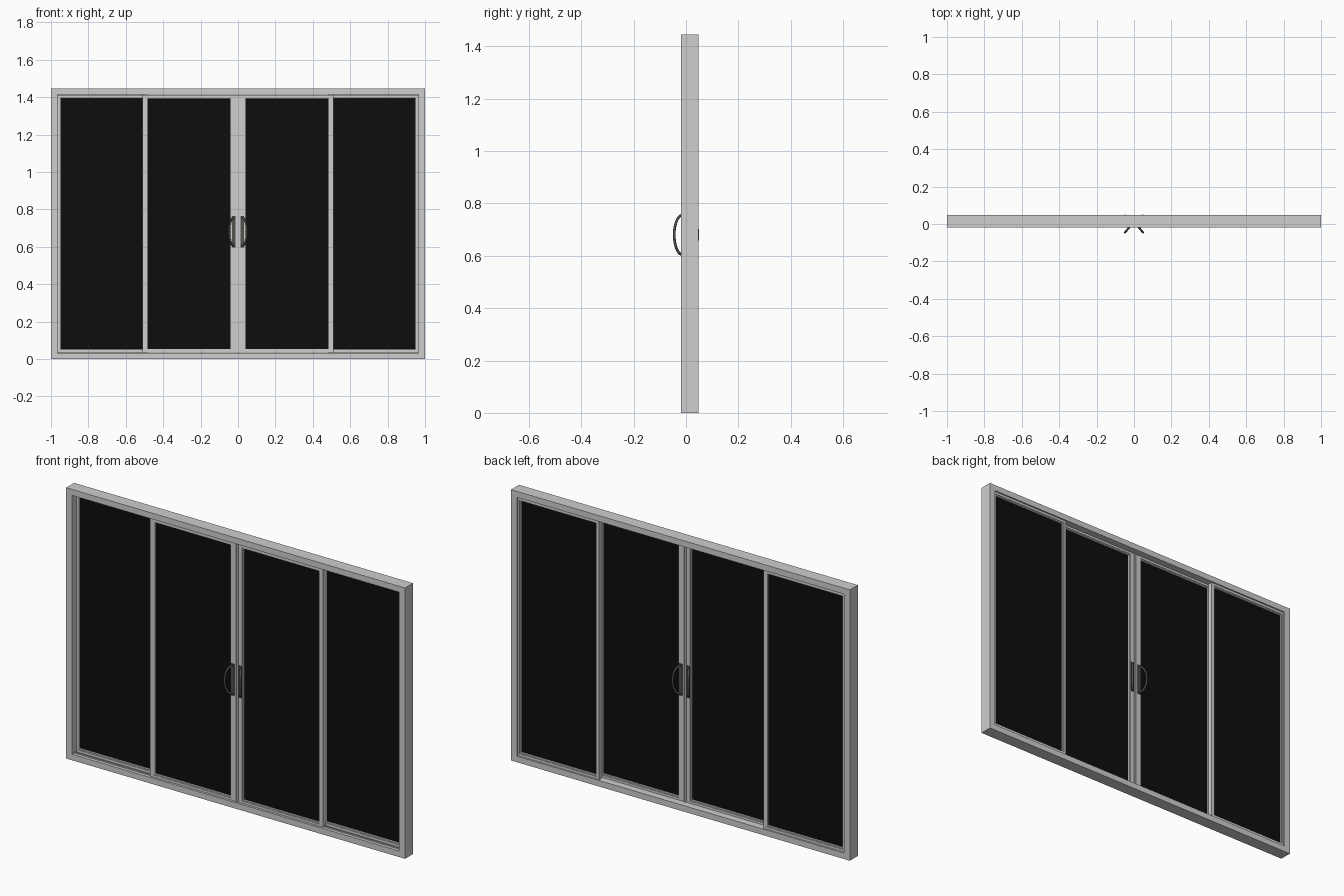
import bpy, bmesh, math
from mathutils import Vector

if "Cube" in bpy.data.objects:
    bpy.data.objects.remove(bpy.data.objects["Cube"])


def material(name, rgb):
    m = bpy.data.materials.new(name)
    m.diffuse_color = (*rgb, 1)
    m.use_nodes = True
    m.node_tree.nodes["Principled BSDF"].inputs["Base Color"].default_value = m.diffuse_color
    return m


GREY = material("light grey frame", (0.62, 0.62, 0.62))
GLASS = material("black glass", (0.004, 0.004, 0.004))
METAL = material("dark handle metal", (0.085, 0.085, 0.075))


def finish(bm, name, mat):
    bmesh.ops.recalc_face_normals(bm, faces=bm.faces)
    me = bpy.data.meshes.new(name)
    bm.to_mesh(me)
    bm.free()
    me.materials.append(mat)
    ob = bpy.data.objects.new(name, me)
    bpy.context.collection.objects.link(ob)
    return ob


def box(name, x, y, z, mat, bevel=0):
    bm = bmesh.new()
    bmesh.ops.create_cube(bm, size=1)
    for v in bm.verts:
        v.co = [a[0] + (c + 0.5) * (a[1] - a[0]) for a, c in zip((x, y, z), v.co)]
    if bevel:
        bmesh.ops.bevel(bm, geom=bm.edges[:], offset=bevel, segments=2,
                        affect='EDGES', profile=0.5)
    return finish(bm, name, mat)


def ring(name, x, z, y, w, mat, chamfer=0):
    """Mitred rectangular frame; w = left, right, bottom, top widths."""
    bm = bmesh.new()
    l, r, b, t = w
    c = chamfer

    def loop(k, yy):    # k = 0 at the outer edge, 1 at the inner edge
        xa, xb = x[0] + l * k, x[1] - r * k
        za, zb = z[0] + b * k, z[1] - t * k
        return [bm.verts.new((px, yy, pz)) for px, pz in
                ((xa, za), (xb, za), (xb, zb), (xa, zb))]
    prof = [(0, y[0]), (1, y[0]), (1, y[1]), (0, y[1])]
    if c:
        prof = [(0, y[0]), (0.75, y[0]), (1, y[0] + c), (1, y[1] - c),
                (0.75, y[1]), (0, y[1])]
    loops = [loop(*p) for p in prof]
    for i, a in enumerate(loops):
        d = loops[(i + 1) % len(loops)]
        for j in range(4):
            k = (j + 1) % 4
            bm.faces.new((a[j], a[k], d[k], d[j]))
    return finish(bm, name, mat)


def panel(name, x, z, y, w):
    """Door leaf: frame, glazing bead and glass."""
    ring(name + "_frame", x, z, y, w, GREY)
    bead = 0.008
    bx, bz = (x[0] + w[0], x[1] - w[1]), (z[0] + w[2], z[1] - w[3])
    ring(name + "_bead", bx, bz, (y[0] + 0.003, y[1] - 0.003), (bead,) * 4, GREY, 0.003)
    mid = sum(y) / 2
    box(name + "_glass", (bx[0] + 0.006, bx[1] - 0.006), (mid - 0.003, mid + 0.003),
        (bz[0] + 0.006, bz[1] - 0.006), GLASS)


def span(s, a, b):
    return tuple(sorted((s * a, s * b)))


def handle(name, sx, sy):
    """Back plate, bowed grip swept outward at 45 degrees, and two feet."""
    zc, h = 0.68, 0.075
    box(name + "_plate", span(sx, 0.013, 0.033), span(sy, 0.011, 0.017),
        (zc - 0.085, zc + 0.085), METAL, 0.002)
    bm = bmesh.new()
    n, m, rad = 20, 10, 0.0052
    out = Vector((sx * 0.026, sy * 0.031, 0))
    rings = []
    for i in range(n + 1):
        a = math.pi * i / n
        p = Vector((sx * 0.022, sy * 0.014, zc - h * math.cos(a))) + out * math.sin(a)
        tan = (Vector((0, 0, h * math.sin(a))) + out * math.cos(a)).normalized()
        side = Vector((-out.y, out.x, 0)).normalized()
        nor = tan.cross(side)
        rings.append([bm.verts.new(p + rad * (side * math.cos(q) + nor * math.sin(q)))
                      for q in (2 * math.pi * j / m for j in range(m))])
    for a, b in zip(rings, rings[1:]):
        for j in range(m):
            k = (j + 1) % m
            bm.faces.new((a[j], a[k], b[k], b[j]))
    bm.faces.new(rings[0])
    bm.faces.new(rings[-1])
    for f in bm.faces:
        f.smooth = len(f.verts) == 4
    finish(bm, name + "_grip", METAL)


# Outer frame
H = 1.445
ring("outer_frame", (-1, 1), (0, H), (-0.02, 0.047), (0.035, 0.035, 0.032, 0.032), GREY)

for s, side in ((-1, "left"), (1, "right")):
    wide = lambda outer, inner: (outer, inner) if s < 0 else (inner, outer)
    # Fixed leaf on the rear track
    panel(side + "_fixed", span(s, 0.966, 0.485), (0.031, H - 0.031), (0.015, 0.039),
          (*wide(0.010, 0.016), 0.014, 0.014))
    # Sliding leaf on the front track
    panel(side + "_sliding", span(s, 0.511, 0.001), (0.034, H - 0.034), (-0.012, 0.012),
          (*wide(0.020, 0.032), 0.012, 0.012))
    # Narrow raised edge along the meeting stile
    box(side + "_meeting_strip", span(s, 0.001, 0.010), (-0.014, 0.014),
        (0.034, H - 0.034), GREY)
    # Guide rails of the front track beside the sliding leaf
    for nm, z in (("sill", (0.03, 0.038)), ("head", (H - 0.038, H - 0.03))):
        box(side + "_" + nm + "_rail", span(s, 0.51, 0.966), (-0.003, 0.003), z, GREY)
    # Handles on both faces
    handle(side + "_front_handle", s, -1)
    handle(side + "_back_handle", s, 1)
